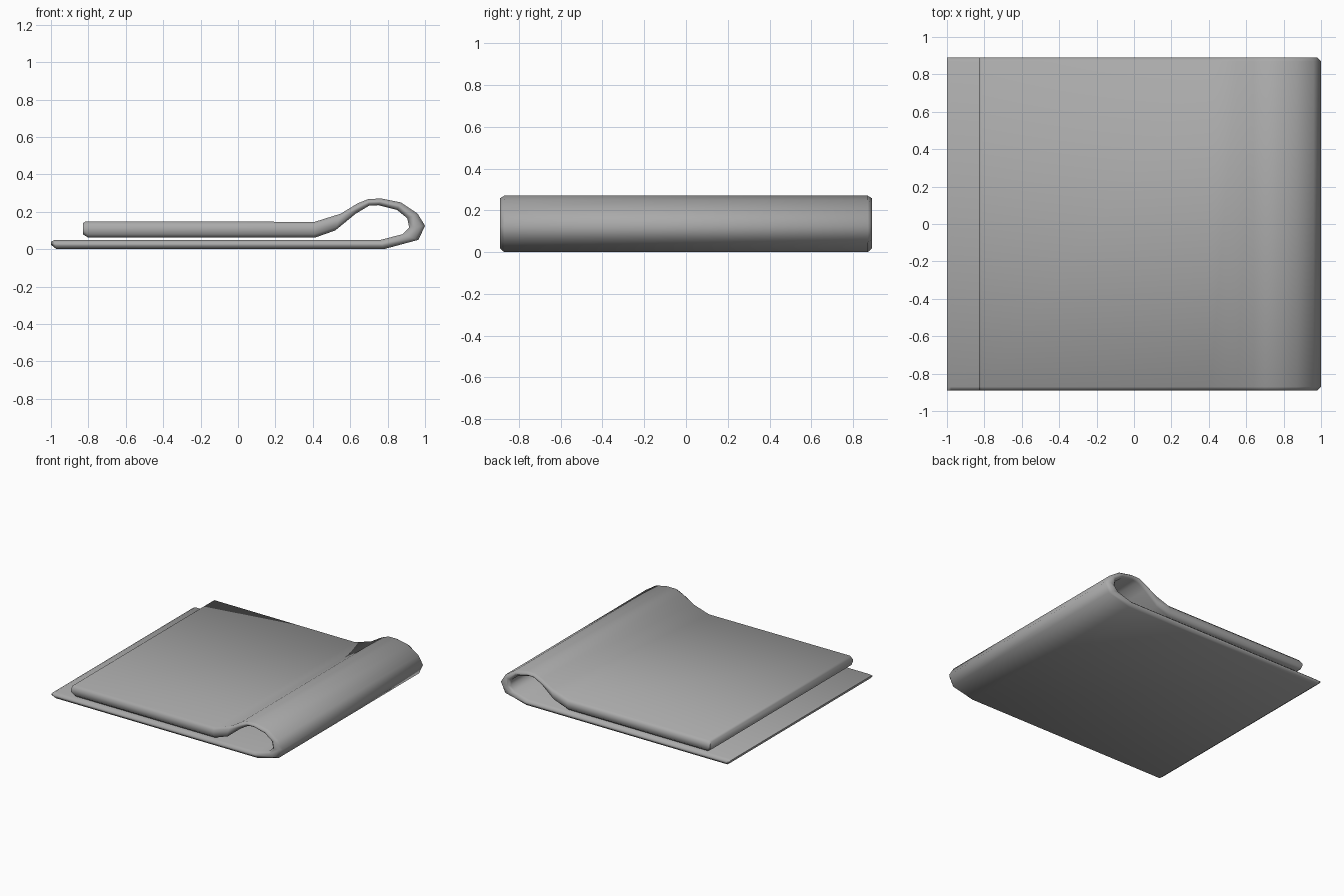
import bpy
import bmesh
from mathutils import Vector

cube = bpy.data.objects.get("Cube")
if cube:
    bpy.data.objects.remove(cube, do_unlink=True)

# Matte grey material
grey = bpy.data.materials.new("plain grey")
grey.use_nodes = True
grey.diffuse_color = (0.4, 0.4, 0.4, 1)
grey.node_tree.nodes["Principled BSDF"].inputs["Base Color"].default_value = (0.4, 0.4, 0.4, 1)

# Sheet profile as outer and inner x, z pairs, from the upper flap round the fold to the lower flap
stations = [
    ((-0.83, 0.137), (-0.83, 0.08)),
    ((-0.815, 0.149), (-0.80, 0.061)),
    ((0.41, 0.146), (0.41, 0.061)),
    ((0.55, 0.19), (0.52, 0.10)),
    ((0.64, 0.245), (0.63, 0.19)),
    ((0.70, 0.269), (0.70, 0.232)),
    ((0.77, 0.27), (0.75, 0.235)),
    ((0.87, 0.25), (0.85, 0.21)),
    ((0.96, 0.19), (0.905, 0.165)),
    ((1.0, 0.125), (0.915, 0.115)),
    ((0.965, 0.05), (0.88, 0.08)),
    ((0.78, 0.0), (0.76, 0.049)),
    ((-0.97, 0.0), (-0.98, 0.049)),
    ((-1.0, 0.023), (-1.0, 0.039)),
]
HALF_DEPTH = 0.89
CHAMFER = 0.02


def ring(bm, y, inset):
    """Closed loop of the profile at depth y, thinned by inset on each side."""
    outer, inner = [], []
    for o, i in stations:
        o, i = Vector((o[0], y, o[1])), Vector((i[0], y, i[1]))
        step = (i - o).normalized() * min(inset, (i - o).length * 0.35)
        outer.append(bm.verts.new(o + step))
        inner.append(bm.verts.new(i - step))
    return outer + inner[::-1]


# Folded sheet with chamfered front and back edges
bm = bmesh.new()
rings = [
    ring(bm, -HALF_DEPTH, CHAMFER),
    ring(bm, -HALF_DEPTH + CHAMFER, 0),
    ring(bm, HALF_DEPTH - CHAMFER, 0),
    ring(bm, HALF_DEPTH, CHAMFER),
]
n = len(rings[0])
for a, b in zip(rings, rings[1:]):
    for k in range(n):
        m = (k + 1) % n
        bm.faces.new((a[k], a[m], b[m], b[k]))

# Edge strips closing the front and back
for loop in (rings[0], rings[-1]):
    for k in range(len(stations) - 1):
        bm.faces.new((loop[k], loop[k + 1], loop[n - 2 - k], loop[n - 1 - k]))
bmesh.ops.recalc_face_normals(bm, faces=bm.faces)

mesh = bpy.data.meshes.new("folded_sheet")
bm.to_mesh(mesh)
bm.free()
mesh.materials.append(grey)
sheet = bpy.data.objects.new("folded_sheet", mesh)
bpy.context.collection.objects.link(sheet)

# Soft shading round the fold and the chamfers
bpy.ops.object.select_all(action='DESELECT')
sheet.select_set(True)
bpy.context.view_layer.objects.active = sheet
bpy.ops.object.shade_smooth_by_angle(angle=1.0)
